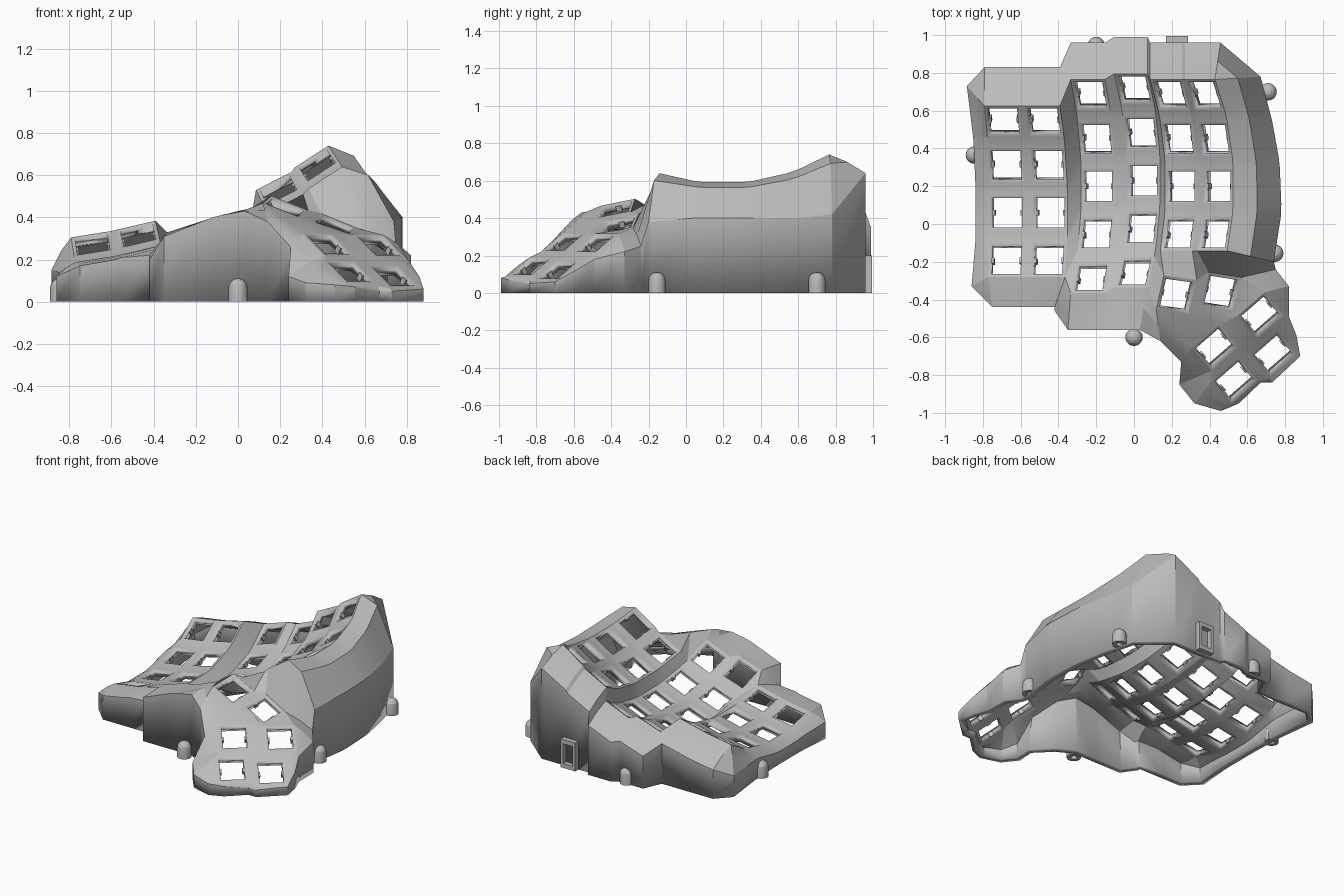
import bpy, bmesh, math
from mathutils import Vector, Matrix

if "Cube" in bpy.data.objects:
    bpy.data.objects.remove(bpy.data.objects["Cube"])

grey = bpy.data.materials.new("light_grey")
grey.diffuse_color = (0.5, 0.5, 0.5, 1)
grey.use_nodes = True
grey.node_tree.nodes["Principled BSDF"].inputs["Base Color"].default_value = grey.diffuse_color
HALF, HOLE, RADIUS, STEP = 0.095, 0.078, 0.966, math.radians(15)
CORNERS = {"tl": (-1, 1), "tr": (1, 1), "br": (1, -1), "bl": (-1, -1)}

# Key columns: x, y, z of the lowest key, tilt in degrees, number of keys
COLUMNS = [(-.67, .06, .145, 9, 4), (-.445, .06, .19, 13, 4), (-.19, .2, .19, 18, 5),
           (.05, .23, .25, 22, 5), (.25, .2, .415, 27, 4), (.445, .2, .54, 33, 4)]
# Thumb keys: x, y, z, turn in degrees, slope in x, slope in y
THUMBS = [(.225, -.375, .45, -8, -.36, .28), (.46, -.36, .365, -9, -.36, .28),
          (.67, -.485, .265, 41, -.43, .49), (.43, -.655, .27, 41, -.43, .49),
          (.535, -.83, .14, 41, -.43, .49), (.74, -.69, .12, 41, -.43, .49)]


def column_matrix(c, r):
    x, y, z, tilt, _ = COLUMNS[c]
    a = (2 - r) * STEP
    local = Matrix.Translation((0, RADIUS * math.sin(a), RADIUS * (1 - math.cos(a))))
    return (Matrix.Translation((x, y, z)) @ Matrix.Rotation(-math.radians(tilt), 4, 'Y')
            @ local @ Matrix.Rotation(a, 4, 'X'))


def thumb_matrix(x, y, z, turn, gx, gy):
    t = math.radians(turn)
    n = Vector((-gx, -gy, 1)).normalized()
    ax = Vector((math.cos(t), math.sin(t), gx * math.cos(t) + gy * math.sin(t))).normalized()
    rot = Matrix((ax, n.cross(ax), n)).transposed().to_4x4()
    return Matrix.Translation((x, y, z)) @ rot


keys = {(c, r): column_matrix(c, r) for c in range(6) for r in range(COLUMNS[c][4])}
keys.update({("t", i + 1): thumb_matrix(*t) for i, t in enumerate(THUMBS)})

bm = bmesh.new()
V = {}


def face(*verts):
    unique = list(dict.fromkeys(verts))
    if len(unique) > 2:
        bm.faces.new(unique)


def fill(*refs):
    face(*[V[r] for r in refs])


# Square key frames with open centres
for k, m in keys.items():
    ring = []
    for name, (u, v) in CORNERS.items():
        V[(*k, name)] = bm.verts.new(m @ Vector((u * HALF, v * HALF, 0)))
        ring.append((V[(*k, name)], bm.verts.new(m @ Vector((u * HOLE, v * HOLE, 0)))))
    for i in range(4):
        (a, b), (c, d) = ring[i], ring[(i + 1) % 4]
        face(a, c, d, b)

# Webs between neighbouring keys
for c, r in [k for k in keys if k[0] != "t"]:
    below, right, diag = (c, r + 1) in keys, (c + 1, r) in keys, (c + 1, r + 1) in keys
    if below:
        fill((c, r, "bl"), (c, r, "br"), (c, r + 1, "tr"), (c, r + 1, "tl"))
    if right:
        fill((c, r, "tr"), (c, r, "br"), (c + 1, r, "bl"), (c + 1, r, "tl"))
    if below and right and diag:
        fill((c, r, "br"), (c + 1, r, "bl"), (c + 1, r + 1, "tl"), (c, r + 1, "tr"))


def T(i, corner):
    return ("t", i, corner)


# Webs joining the thumb keys to each other and to the columns
fill((1, 3, "br"), (2, 3, "bl"), (2, 4, "tl"), (2, 4, "bl"))
fill((3, 3, "br"), (4, 3, "bl"), T(1, "tl"), (3, 4, "tr"))
fill((3, 4, "tr"), T(1, "tl"), T(1, "bl"), (3, 4, "br"))
fill((4, 3, "bl"), (4, 3, "br"), T(1, "tr"), T(1, "tl"))
fill((4, 3, "br"), (5, 3, "bl"), T(2, "tl"), T(1, "tr"))
fill((5, 3, "bl"), (5, 3, "br"), T(2, "tr"), T(2, "tl"))
fill(T(1, "tr"), T(2, "tl"), T(2, "bl"), T(1, "br"))
fill(T(2, "tr"), T(3, "tr"), T(3, "tl"), T(2, "br"))
fill(T(2, "bl"), T(2, "br"), T(3, "tl"), T(4, "tr"))
fill(T(1, "br"), T(2, "bl"), T(4, "tr"))
fill(T(1, "bl"), T(1, "br"), T(4, "tr"), T(4, "tl"))
for a, b in ((4, 3), (5, 6)):
    fill(T(a, "tr"), T(b, "tl"), T(b, "bl"), T(a, "br"))
for a, b in ((4, 5), (3, 6)):
    fill(T(a, "bl"), T(a, "br"), T(b, "tr"), T(b, "tl"))
fill(T(4, "br"), T(3, "bl"), T(6, "tl"), T(5, "tr"))

# Wall path: rim corner, then x, y, z of the wall shoulder, then bulge
wall = []


def add(ref, x, y, z, bulge=0.4):
    wall.append((V[ref], x, y, z, bulge))


add((0, 3, "bl"), -.86, -.33, .12)
for r in (3, 2, 1, 0):                                   # left side
    for s in ("bl", "tl"):
        p = V[(0, r, s)].co
        if (r, s) not in ((3, "bl"), (0, "tl")):
            add((0, r, s), p.x - .075, p.y, min(.14, p.z - .04))
add((0, 0, "tl"), -.885, .73, .15)
for c, back in enumerate((.83, .83, .96, .99, .96, .96)):  # back
    for s in ("tl", "tr"):
        p = V[(c, 0, s)].co
        add((c, 0, s), p.x + (.03 if (c, s) == (5, "tr") else 0), back, p.z - .1)
add((5, 0, "tr"), .67, .78, .42, .15)
for r in range(4):                                       # right side
    for s in ("tr", "br"):
        p = V[(5, r, s)].co
        if (r, s) not in ((0, "tr"), (3, "br")):
            add((5, r, s), .78 - .12 * ((p.y - .13) / .65) ** 2, p.y, .4, .15)
add((5, 3, "br"), .74, -.2, .38, .15)
for i, s, x, y, z in ((2, "tr", .75, -.24, .25), (3, "tr", .82, -.33, .22),
                      (3, "br", .82, -.49, .18), (6, "tr", .86, -.59, .12),
                      (6, "br", .88, -.70, .06), (6, "bl", .73, -.84, .05),
                      (5, "br", .67, -.84, .05), (5, "bl", .555, -.95, .07),
                      (5, "bl", .46, -.99, .08), (5, "tl", .32, -.95, .09),
                      (4, "bl", .24, -.85, .12), (4, "tl", .25, -.73, .26),
                      (1, "bl", .14, -.62, .38)):        # thumb side
    add(T(i, s), x, y, z)
for c, r, s, x, y, z in ((3, 4, "br", .03, -.56, .43), (3, 4, "bl", -.08, -.56, .41),
                         (2, 4, "br", -.12, -.56, .4), (2, 4, "bl", -.35, -.56, .31),
                         (2, 4, "bl", -.42, -.46, .2), (1, 3, "br", -.42, -.44, .22),
                         (1, 3, "bl", -.55, -.44, .21), (0, 3, "br", -.58, -.44, .2),
                         (0, 3, "bl", -.75, -.44, .17)):  # front
    add((c, r, s), x, y, z)

strips = []
for rim, x, y, z, bulge in wall:
    mid = rim.co.lerp(Vector((x, y, z)), .5)
    mid.z = rim.co.z + (z - rim.co.z) * bulge
    strips.append([rim] + [bm.verts.new(p) for p in (mid, (x, y, z), (x, y, 0))])
for i, a in enumerate(strips):
    b = strips[(i + 1) % len(strips)]
    for j in range(3):
        face(a[j], b[j], b[j + 1], a[j + 1])

bmesh.ops.recalc_face_normals(bm, faces=bm.faces)
if sum(f.normal.z * f.calc_area() for f in bm.faces) < 0:
    bmesh.ops.reverse_faces(bm, faces=bm.faces)


def make(name, mesh_bm, smooth=True):
    me = bpy.data.meshes.new(name)
    mesh_bm.to_mesh(me)
    mesh_bm.free()
    me.materials.append(grey)
    ob = bpy.data.objects.new(name, me)
    bpy.context.collection.objects.link(ob)
    if smooth:
        bpy.ops.object.select_all(action='DESELECT')
        ob.select_set(True)
        bpy.context.view_layer.objects.active = ob
        bpy.ops.object.shade_smooth_by_angle(angle=math.radians(18))
    return ob


shell = make("case_shell", bm)
solid = shell.modifiers.new("thickness", 'SOLIDIFY')
solid.thickness, solid.offset = 0.045, -1


def box(b, m, lo, hi):
    lo, hi = Vector(lo), Vector(hi)
    bmesh.ops.create_cube(b, size=1, matrix=m @ Matrix.Translation((lo + hi) / 2)
                          @ Matrix.Diagonal((*(hi - lo), 1)))


# Small clips on the side edges of each key opening
nubs = bmesh.new()
for m in keys.values():
    for s in (-1, 1):
        xs = sorted((s * (HOLE - .01), s * (HOLE + .005)))
        box(nubs, m, (xs[0], -.015, -.045), (xs[1], .015, -.012))
make("key_clips", nubs, False)

# Socket frame at the back
sock = bmesh.new()
for lo, hi in (((.17, .94, 0), (.19, .995, .2)), ((.265, .94, 0), (.285, .995, .2)),
               ((.19, .94, 0), (.265, .995, .03)), ((.19, .94, .17), (.265, .995, .2))):
    box(sock, Matrix(), lo, hi)
make("socket_frame", sock, False)

# Domed screw posts with a bore underneath, lathed from a profile
PROFILE = [(.02, .06), (.02, 0), (.046, 0), (.046, .065)] + [
    (.046 * math.cos(a), .065 + .046 * math.sin(a)) for a in (.4, .8, 1.2, math.pi / 2)]
for i, (x, y) in enumerate(((-.2, .945), (.71, .70), (-.845, .365), (.745, -.155), (0, -.6))):
    post = bmesh.new()
    pts = [post.verts.new((x + r, y, z)) for r, z in PROFILE]
    edges = [post.edges.new(p) for p in zip(pts, pts[1:])]
    bmesh.ops.spin(post, geom=pts + edges, cent=(x, y, 0), axis=(0, 0, 1),
                   angle=math.tau, steps=20)
    bmesh.ops.remove_doubles(post, verts=post.verts, dist=1e-4)
    bmesh.ops.recalc_face_normals(post, faces=post.faces)
    make(f"screw_post_{i + 1}", post)
